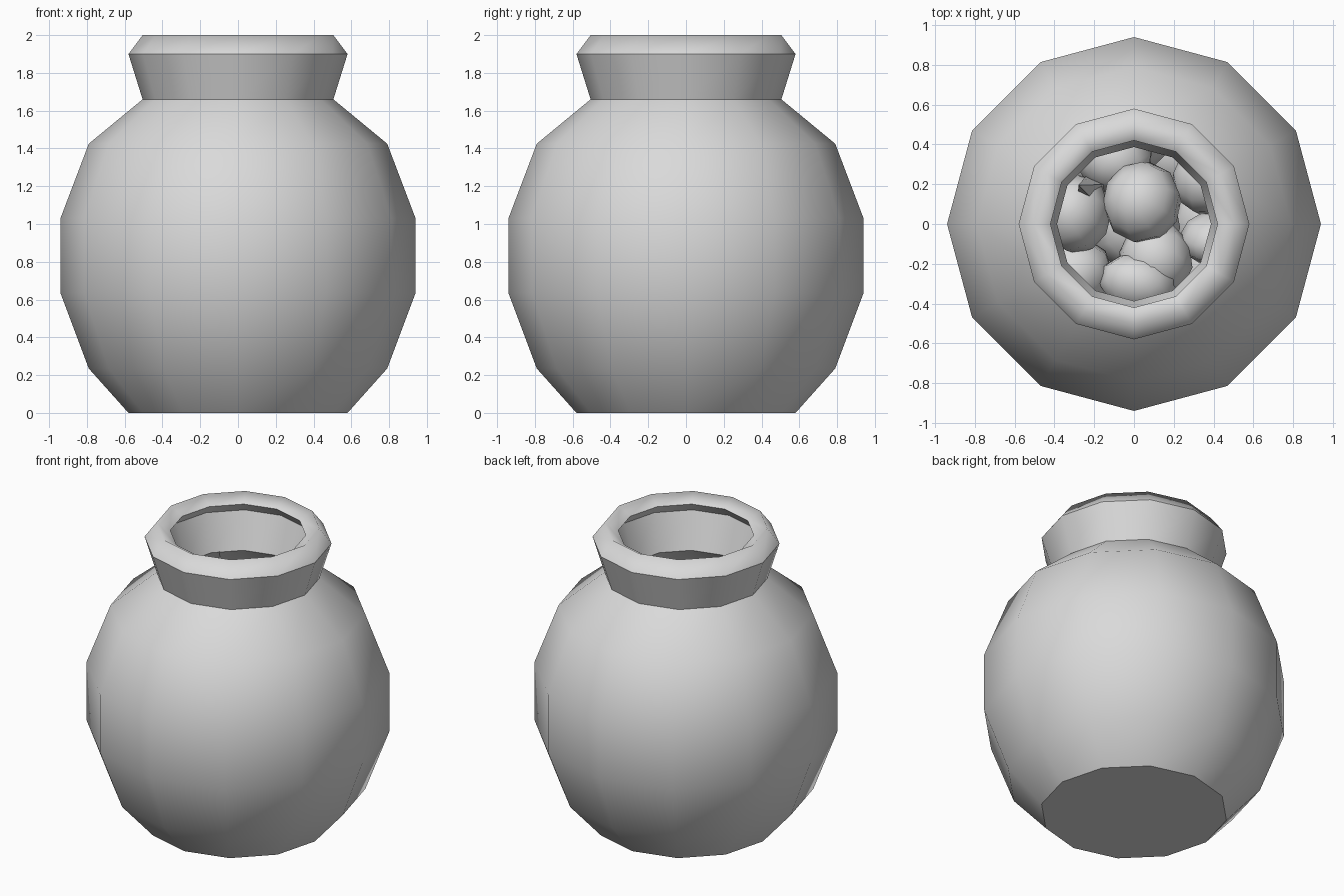
import bpy, bmesh, random
from math import sin, cos, pi
from mathutils import Vector, Euler

random.seed(4)
cube = bpy.data.objects.get("Cube")
if cube:
    bpy.data.objects.remove(cube, do_unlink=True)

grey = bpy.data.materials.new("pale_grey")
grey.use_nodes = True
grey.diffuse_color = (0.7, 0.7, 0.7, 1)
bsdf = grey.node_tree.nodes["Principled BSDF"]
bsdf.inputs["Base Color"].default_value = (0.7, 0.7, 0.7, 1)
bsdf.inputs["Roughness"].default_value = 0.8


def finish(bm, name):
    bmesh.ops.recalc_face_normals(bm, faces=bm.faces)
    for f in bm.faces:
        f.smooth = True
    mesh = bpy.data.meshes.new(name)
    bm.to_mesh(mesh)
    bm.free()
    mesh.materials.append(grey)
    obj = bpy.data.objects.new(name, mesh)
    bpy.context.collection.objects.link(obj)
    return obj


def lathe(name, profile, sides, sharp):
    """Turn a profile of (radius, height) points, with flat caps at both ends."""
    bm = bmesh.new()
    rings = []
    for r, z in profile:
        rings.append([bm.verts.new((r * cos(2 * pi * i / sides), r * sin(2 * pi * i / sides), z))
                      for i in range(sides)])
    for a, b in zip(rings, rings[1:]):
        for i in range(sides):
            j = (i + 1) % sides
            bm.faces.new((a[i], a[j], b[j], b[i]))
    bm.faces.new(rings[0])
    bm.faces.new(rings[-1])
    for k in sharp:
        for i in range(sides):
            bm.edges.get((rings[k][i], rings[k][(i + 1) % sides])).smooth = False
    return finish(bm, name)


# Jar: outer wall up to the rim, then the inner wall back down to the floor
outer = [(0.58, 0), (0.79, 0.235), (0.94, 0.635), (0.94, 1.03),
         (0.79, 1.425), (0.505, 1.66), (0.58, 1.9), (0.505, 2.0)]
inner = [(0.42, 1.95), (0.465, 1.89), (0.387, 1.65), (0.7, 1.38),
         (0.835, 1.01), (0.835, 0.655), (0.7, 0.29), (0.53, 0.1)]
lathe("jar", outer + inner, 12, (0, 5, 6, 8, 9, 10, 15))


def stone(name, centre, size, sides=10, rings=6):
    """Low round stone, turned a little at random."""
    bm = bmesh.new()
    bmesh.ops.create_uvsphere(bm, u_segments=sides, v_segments=rings, radius=1)
    turn = Euler([random.uniform(-0.5, 0.5) for _ in range(3)])
    for v in bm.verts:
        p = Vector([c * s for c, s in zip(v.co, size)])
        p.rotate(turn)
        v.co = p + Vector(centre)
    return finish(bm, name)


# Top stones seen through the mouth
top_stones = [
    ((0.04, 0.11, 1.27), (0.2, 0.21, 0.2)),
    ((-0.29, 0.05, 1.25), (0.17, 0.2, 0.2)),
    ((0.11, -0.18, 1.14), (0.19, 0.2, 0.18)),
    ((0.02, -0.3, 1.2), (0.2, 0.15, 0.16)),
    ((0.37, 0.22, 1.15), (0.18, 0.18, 0.18)),
    ((0.4, -0.07, 1.12), (0.17, 0.13, 0.18)),
    ((-0.1, 0.33, 1.12), (0.2, 0.18, 0.18)),
    ((-0.3, -0.25, 1.12), (0.2, 0.18, 0.18)),
]
for n, (centre, size) in enumerate(top_stones):
    stone(f"top_stone_{n + 1}", centre, size)

# Lower layers filling the jar
for layer, (z, reach) in enumerate([(0.36, 0.42), (0.72, 0.5)]):
    stone(f"middle_stone_{layer + 1}", (0, 0, z), (0.24, 0.24, 0.22))
    for i in range(6):
        a = 2 * pi * (i + 0.5 * layer) / 6
        stone(f"lower_stone_{layer + 1}_{i + 1}",
              (reach * cos(a), reach * sin(a), z), (0.23, 0.23, 0.22))

# Pointed shard rising into the neck
bm = bmesh.new()
bmesh.ops.create_cone(bm, cap_ends=True, segments=4, radius1=0.09, radius2=0, depth=0.6)
for v in bm.verts:
    v.co = Vector((-0.24, 0.18, 1.38)) + Euler((-0.1, -0.1, 0.4)).to_matrix() @ v.co
shard = finish(bm, "pointed_shard")
for face in shard.data.polygons:
    face.use_smooth = False
